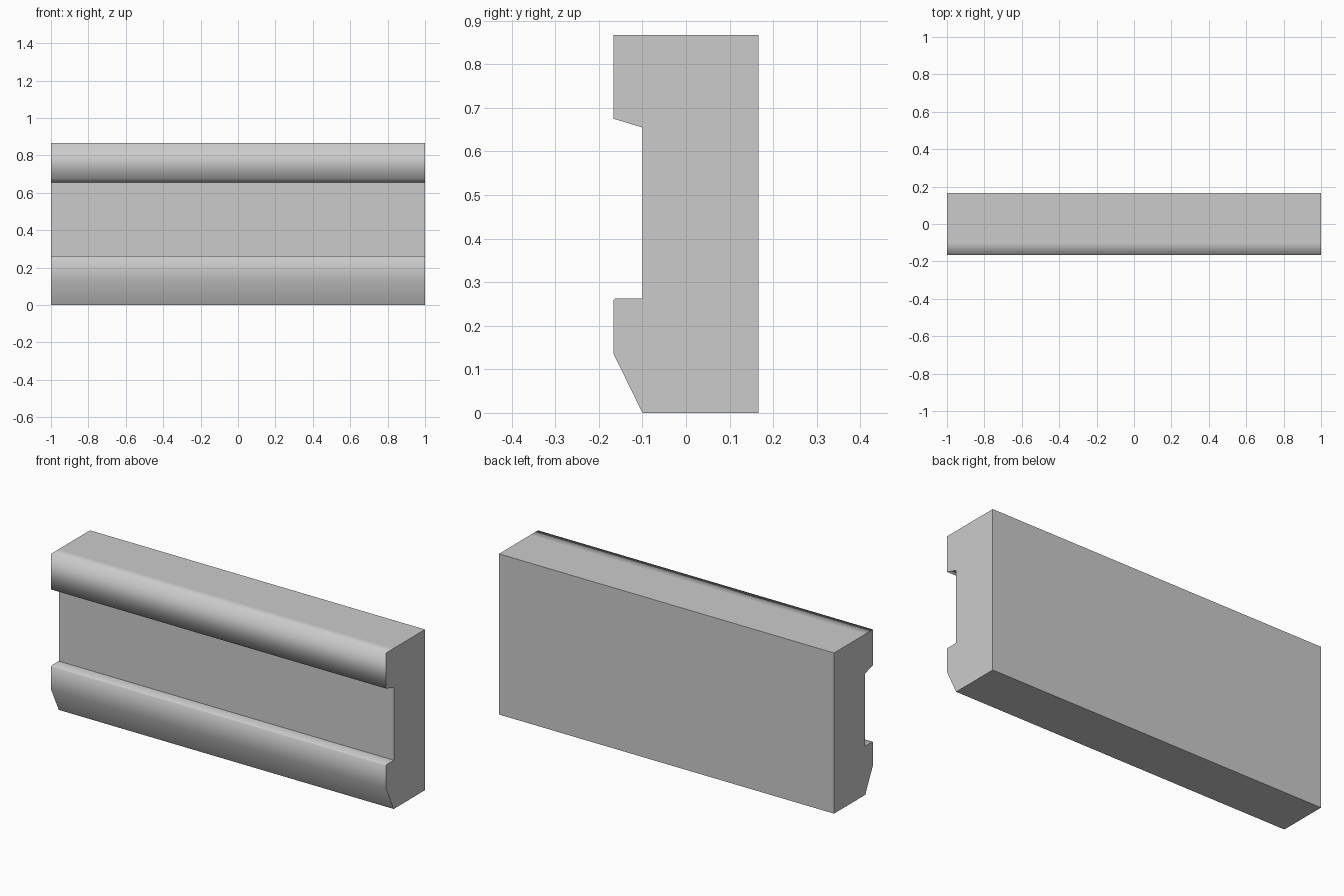
import bpy
import bmesh

cube = bpy.data.objects.get("Cube")
if cube:
    bpy.data.objects.remove(cube, do_unlink=True)

grey = bpy.data.materials.new("light_grey")
grey.use_nodes = True
colour = (0.6, 0.6, 0.6, 1)
grey.diffuse_color = colour
grey.node_tree.nodes["Principled BSDF"].inputs["Base Color"].default_value = colour

# Cross-section (y, z, softly shaded corner)
profile = [
    (0.166, 0, False), (0.166, 0.867, False),          # back
    (-0.10, 0.867, True), (-0.166, 0.867, True),       # top and upper lip
    (-0.166, 0.675, True), (-0.10, 0.655, False),      # sloped underside of lip
    (-0.10, 0.263, False), (-0.162, 0.263, True),      # groove and ledge
    (-0.166, 0.259, True), (-0.166, 0.135, True),      # lower lip
    (-0.10, 0, False),                                 # chamfer to the base
]

# Moulding extruded along x
bm = bmesh.new()
left = [bm.verts.new((1, y, z)) for y, z, _ in profile]
right = [bm.verts.new((-1, y, z)) for y, z, _ in profile]
count = len(profile)
for i in range(count):
    j = (i + 1) % count
    bm.faces.new((left[i], left[j], right[j], right[i])).smooth = True
caps = [bm.faces.new(left), bm.faces.new(right)]
bmesh.ops.recalc_face_normals(bm, faces=bm.faces)

# Hard edges around the ends and at the crisp corners
for cap in caps:
    for edge in cap.edges:
        edge.smooth = False
for a, b, (_, _, soft) in zip(left, right, profile):
    bm.edges.get((a, b)).smooth = soft

mesh = bpy.data.meshes.new("grooved_moulding")
bm.to_mesh(mesh)
bm.free()
mesh.materials.append(grey)
bpy.context.collection.objects.link(bpy.data.objects.new("grooved_moulding", mesh))
